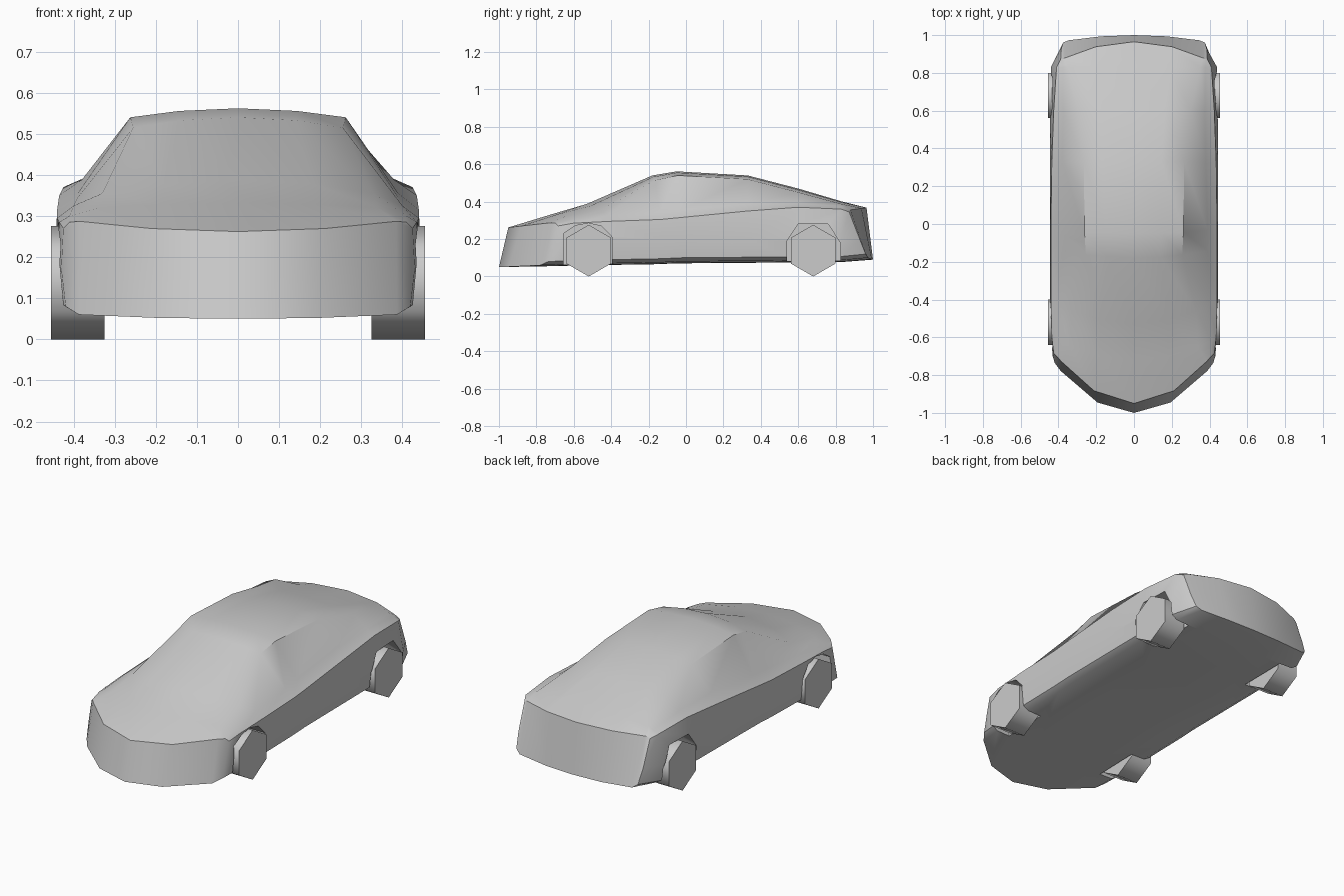
import bpy, bmesh, math

if "Cube" in bpy.data.objects:
    bpy.data.objects.remove(bpy.data.objects["Cube"])


def make_object(name, verts, faces):
    mesh = bpy.data.meshes.new(name)
    bm = bmesh.new()
    vs = [bm.verts.new(v) for v in verts]
    for f in faces:
        bm.faces.new([vs[i] for i in f])
    bmesh.ops.recalc_face_normals(bm, faces=bm.faces)
    bm.to_mesh(mesh)
    bm.free()
    ob = bpy.data.objects.new(name, mesh)
    bpy.context.collection.objects.link(ob)
    return ob


def activate(ob):
    bpy.ops.object.select_all(action='DESELECT')
    ob.select_set(True)
    bpy.context.view_layer.objects.active = ob


def smooth(ob, degrees):
    activate(ob)
    bpy.ops.object.shade_smooth_by_angle(angle=math.radians(degrees))


def prism(name, outline, x0, x1):
    """Side-view (y, z) outline extruded along x."""
    n = len(outline)
    verts = [(x, y, z) for x in (x0, x1) for y, z in outline]
    faces = [(i, (i + 1) % n, (i + 1) % n + n, i + n) for i in range(n)]
    faces += [tuple(range(n)), tuple(range(n, 2 * n))]
    return make_object(name, verts, faces)


# Body stations: y, bow, lean, floor z, half width, waist z,
# shoulder (x, z), window base (x, z), roof edge (x, z), centre top z
STATIONS = [
    (-1.00, .27, .05, .05, .430, .17, .425, .27, .41, .285, .385, .287, .262),
    (-0.72, .12, 0, .055, .440, .20, .435, .285, .41, .300, .34, .320, .332),
    (-0.53, .13, 0, .06, .445, .21, .440, .295, .40, .325, .33, .355, .388),
    (-0.18, .05, 0, .065, .445, .20, .440, .305, .39, .345, .255, .515, .540),
    (-0.05, .02, 0, .07, .445, .20, .440, .315, .39, .355, .262, .540, .562),
    (0.33, 0, 0, .073, .445, .20, .435, .350, .38, .388, .265, .520, .540),
    (0.60, 0, 0, .075, .445, .20, .425, .370, .375, .392, .300, .450, .470),
    (0.83, 0, 0, .077, .440, .20, .410, .360, .378, .375, .350, .388, .402),
    (1.00, -.03, -.035, .09, .385, .20, .388, .345, .382, .352, .365, .356, .368),
]


def section(y, bow, lean, zb, w, zm, ws, zs, wc, zc, wr, zr, zt):
    half = [(0, zb), (.45 * w, zb + .002), (.9 * w, zb + .01), (.975 * w, zb + .03),
            (w, zm), (ws, zs), (wc, zc), (wr, zr), (.55 * wr, zr + .7 * (zt - zr)), (0, zt)]
    ring = half + [(-x, z) for x, z in half[-2:0:-1]]
    pts = []
    for x, z in ring:
        s = (x / w) ** 2
        flare = 2 if lean < 0 else 0      # tail wraps round more at the top
        pts.append((x, y + bow * s + lean * (z - zb) / (zt - zb) * (1 + flare * s), z))
    return pts


# Lofted body with strip-shaped end caps
N = 18
verts = [p for st in STATIONS for p in section(*st)]
faces = []
for s in range(len(STATIONS) - 1):
    for i in range(N):
        j = (i + 1) % N
        faces.append((s * N + i, s * N + j, (s + 1) * N + j, (s + 1) * N + i))
for base in (0, (len(STATIONS) - 1) * N):
    for strip in [(0, 1, 8, 9), (1, 2, 7, 8), (2, 3, 4, 5, 6, 7)]:
        faces.append([base + i for i in strip])
        faces.append([base + (N - i) % N for i in strip])
body = make_object("car_body", verts, faces)

# Wheel arches cut from both sides
ARCHES = [
    [(-.655, -.05), (-.655, .23), (-.59, .272), (-.52, .285), (-.45, .268), (-.395, .21), (-.395, -.05)],
    [(.54, -.05), (.54, .19), (.60, .28), (.76, .28), (.825, .18), (.825, -.05)],
]
for arch in ARCHES:
    for side in (-1, 1):
        cutter = prism("arch_cutter", arch, side * .315, side * .6)
        cutter.hide_render = True
        mod = body.modifiers.new("arch", 'BOOLEAN')
        mod.operation = 'DIFFERENCE'
        mod.solver = 'EXACT'
        mod.object = cutter
        activate(body)
        bpy.ops.object.modifier_apply(modifier=mod.name)
        bpy.data.objects.remove(cutter, do_unlink=True)
smooth(body, 40)

# Six-sided wheels
for place, y in (("front", -.52), ("rear", .68)):
    for label, side in (("left", -1), ("right", 1)):
        hexagon = [(y + .138 * math.sin(k * math.pi / 3), .138 + .138 * math.cos(k * math.pi / 3))
                   for k in range(6)]
        smooth(prism(f"{place}_{label}_wheel", hexagon, side * .325, side * .455), 65)
